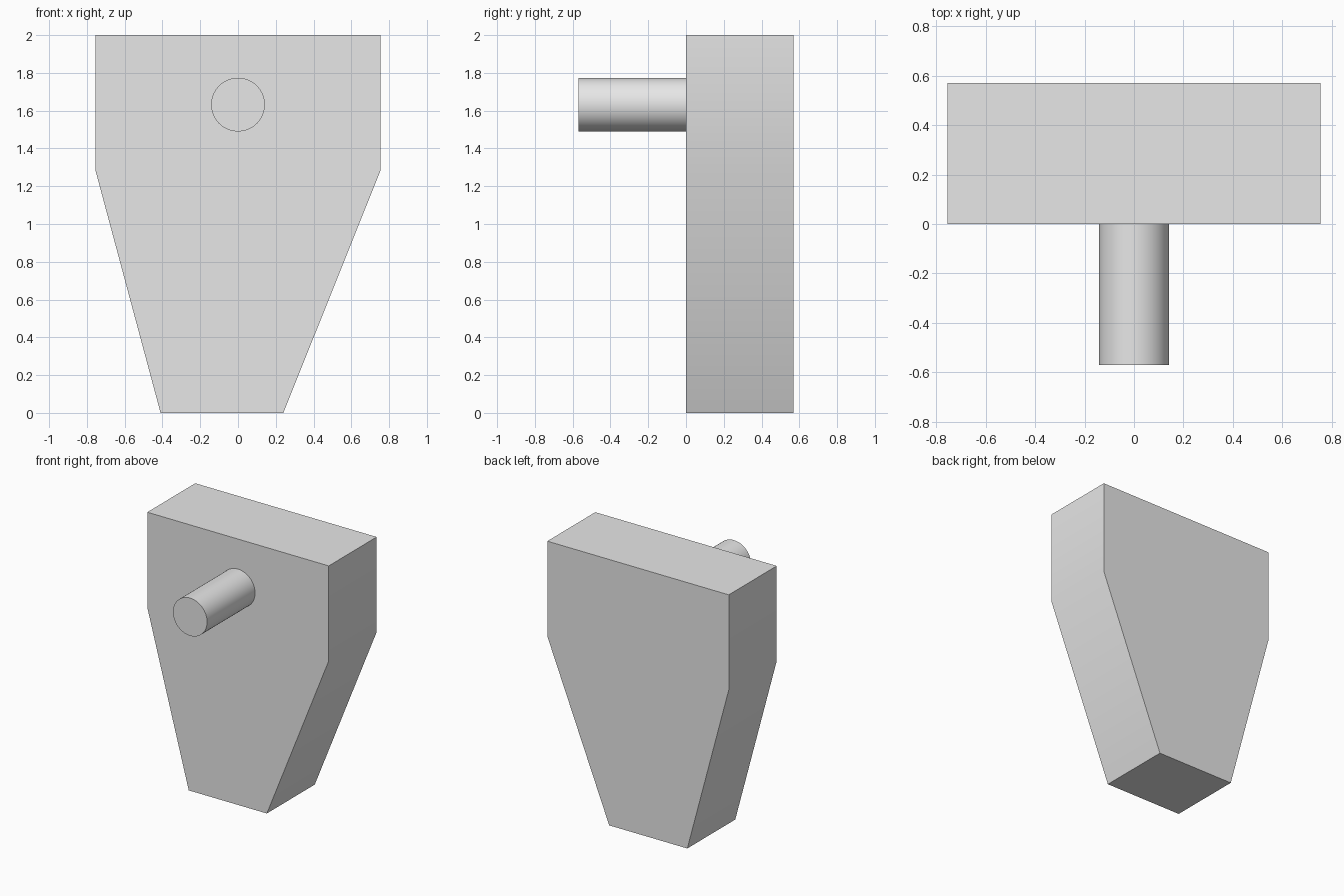
import bpy, bmesh, math
from mathutils import Vector

cube = bpy.data.objects.get("Cube")
if cube:
    bpy.data.objects.remove(cube, do_unlink=True)

# Single light grey material
grey = bpy.data.materials.new("light_grey")
grey.use_nodes = True
grey.diffuse_color = (0.8, 0.8, 0.8, 1)
grey.node_tree.nodes["Principled BSDF"].inputs["Base Color"].default_value = grey.diffuse_color


def extrude_profile(name, profile, y_front, y_back):
    """Extrude an (x, z) outline from y_front to y_back."""
    bm = bmesh.new()
    face = bm.faces.new([bm.verts.new((x, y_front, z)) for x, z in profile])
    result = bmesh.ops.extrude_face_region(bm, geom=[face], use_keep_orig=True)
    moved = [v for v in result["geom"] if isinstance(v, bmesh.types.BMVert)]
    bmesh.ops.translate(bm, verts=moved, vec=Vector((0, y_back - y_front, 0)))
    bmesh.ops.recalc_face_normals(bm, faces=bm.faces)
    mesh = bpy.data.meshes.new(name)
    bm.to_mesh(mesh)
    bm.free()
    mesh.materials.append(grey)
    obj = bpy.data.objects.new(name, mesh)
    bpy.context.collection.objects.link(obj)
    bpy.ops.object.select_all(action="DESELECT")
    obj.select_set(True)
    bpy.context.view_layer.objects.active = obj
    bpy.ops.object.shade_smooth_by_angle(angle=math.radians(30))
    return obj


# Tapered body with an off-centre foot
extrude_profile("tapered_body", [(-0.755, 2), (-0.755, 1.285), (-0.41, 0),
                                 (0.24, 0), (0.755, 1.285), (0.755, 2)], 0, 0.57)

# Round peg on the front face
sides, radius, height = 64, 0.142, 1.632
circle = [(radius * math.cos(math.tau * i / sides),
           height + radius * math.sin(math.tau * i / sides)) for i in range(sides)]
extrude_profile("front_peg", circle, -0.57, 0)
